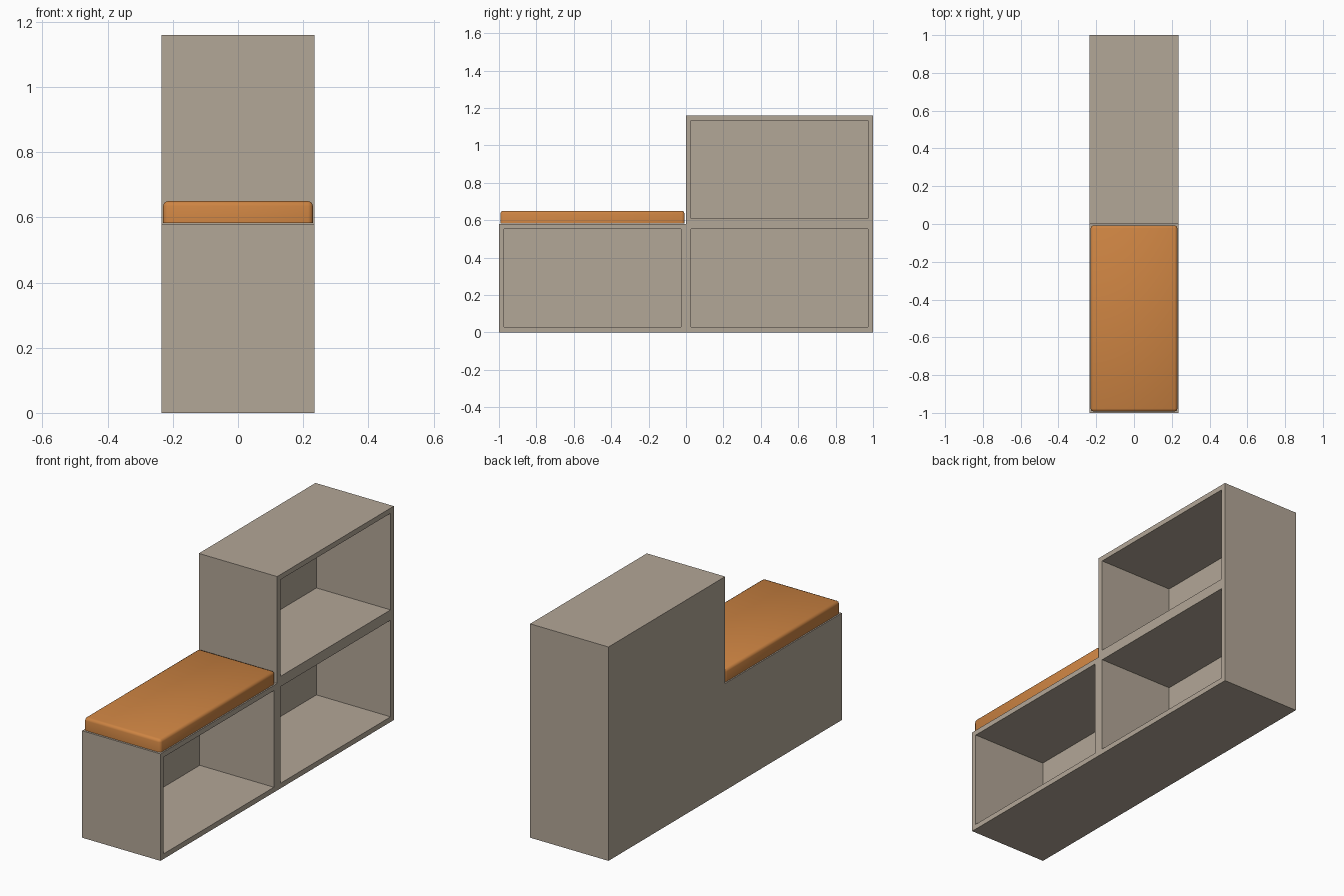
import bpy, bmesh, math

if "Cube" in bpy.data.objects:
    bpy.data.objects.remove(bpy.data.objects["Cube"])


def material(name, color):
    m = bpy.data.materials.new(name)
    m.diffuse_color = (*color, 1)
    m.use_nodes = True
    m.node_tree.nodes["Principled BSDF"].inputs["Base Color"].default_value = m.diffuse_color
    return m


def make_object(name, bm, mat):
    bmesh.ops.recalc_face_normals(bm, faces=bm.faces)
    mesh = bpy.data.meshes.new(name)
    bm.to_mesh(mesh)
    bm.free()
    mesh.materials.append(mat)
    ob = bpy.data.objects.new(name, mesh)
    bpy.context.collection.objects.link(ob)
    return ob


taupe = material("taupe board", (0.45, 0.385, 0.31))
orange = material("orange fabric", (0.61, 0.23, 0.055))

# Stepped cabinet: one closed shell around the solid cells of a panel grid
T, H, W = 0.028, 0.58, 0.235
cuts = [
    [-W, -W + 0.025, W],                          # back panel, open depth
    [-1, -1 + T, -T, 0, T, 1 - T, 1],             # uprights and bays
    [0, T, H - T, H, H + T, 2 * H - T, 2 * H],    # shelves and bays
]


def solid(i, j, k):
    if not (0 <= i < 2 and 0 <= j < 6 and 0 <= k < 6):
        return False
    if j < 3 and k >= 3:                          # step above the bench
        return False
    return i == 0 or not (j in (1, 4) and k in (1, 4))


bm = bmesh.new()
for i in range(2):
    for j in range(6):
        for k in range(6):
            if not solid(i, j, k):
                continue
            for axis in range(3):
                for side in (0, 1):
                    n = [i, j, k]
                    n[axis] += 2 * side - 1
                    if solid(*n):
                        continue
                    a, b = (axis + 1) % 3, (axis + 2) % 3
                    ring = [(0, 0), (1, 0), (1, 1), (0, 1)]
                    verts = []
                    for u, v in (ring if side else ring[::-1]):
                        c = [i, j, k]
                        c[axis] += side
                        c[a] += u
                        c[b] += v
                        verts.append(bm.verts.new([cuts[d][c[d]] for d in range(3)]))
                    bm.faces.new(verts)
bmesh.ops.remove_doubles(bm, verts=bm.verts, dist=1e-5)
make_object("stepped_cabinet", bm, taupe)

# Seat cushion: box with softened top and upright edges
bm = bmesh.new()
bmesh.ops.create_cube(bm, size=1)
for v in bm.verts:
    v.co = (v.co.x * 0.46, v.co.y * 0.985 - 0.5, 0.582 + (v.co.z + 0.5) * 0.068)
edges = [e for e in bm.edges if max(v.co.z for v in e.verts) > 0.6]
bmesh.ops.bevel(bm, geom=edges, offset=0.015, segments=2, profile=0.5, affect='EDGES')
cushion = make_object("seat_cushion", bm, orange)
bpy.context.view_layer.objects.active = cushion
cushion.select_set(True)
bpy.ops.object.shade_smooth_by_angle(angle=math.radians(50))
